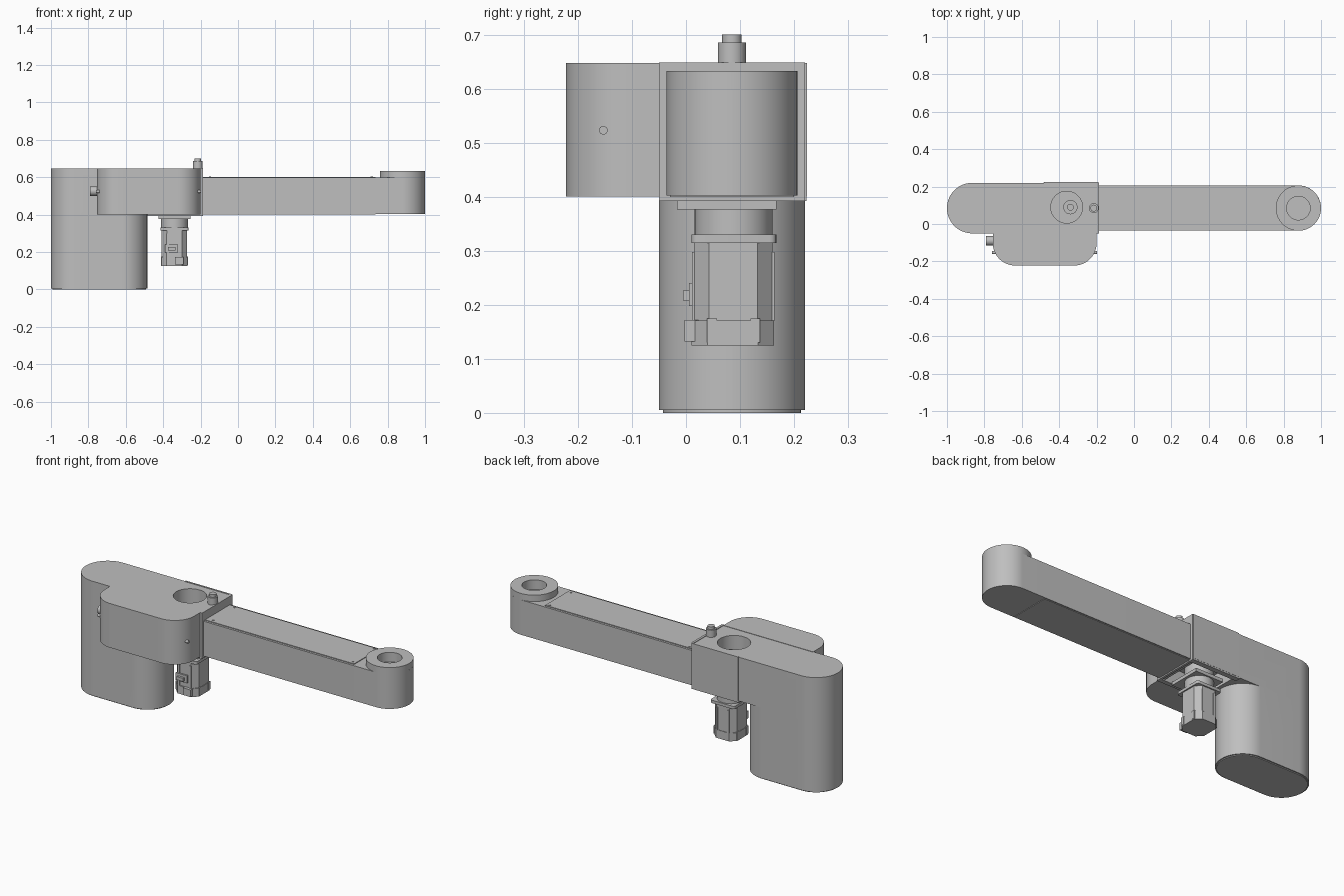
import bpy, bmesh
from math import cos, sin, pi, radians
from mathutils import Matrix

if "Cube" in bpy.data.objects:
    bpy.data.objects.remove(bpy.data.objects["Cube"])

grey = bpy.data.materials.new("machine_grey")
grey.use_nodes = True
grey.diffuse_color = (0.52, 0.52, 0.52, 1)
grey.node_tree.nodes["Principled BSDF"].inputs["Base Color"].default_value = (0.52, 0.52, 0.52, 1)


def finish(obj):
    obj.data.shade_smooth()
    obj.data.set_sharp_from_angle(angle=radians(30))


def make(name, bm):
    bmesh.ops.recalc_face_normals(bm, faces=bm.faces)
    mesh = bpy.data.meshes.new(name)
    bm.to_mesh(mesh)
    bm.free()
    mesh.materials.append(grey)
    obj = bpy.data.objects.new(name, mesh)
    bpy.context.collection.objects.link(obj)
    finish(obj)
    return obj


def prism(name, x, y, z, radii=(0, 0, 0, 0), steps=20):
    """Upright block; corner radii run back right, back left, front left, front right."""
    corners = [(x[1], y[1], -1, -1), (x[0], y[1], 1, -1),
               (x[0], y[0], 1, 1), (x[1], y[0], -1, 1)]
    bm = bmesh.new()
    verts = []
    for i, ((cx, cy, dx, dy), r) in enumerate(zip(corners, radii)):
        for k in range(steps + 1 if r else 1):
            a = (i + k / steps) * pi / 2
            px = cx + dx * r + (r * cos(a) if r else 0)
            py = cy + dy * r + (r * sin(a) if r else 0)
            verts.append(bm.verts.new((px, py, z[0])))
    face = bm.faces.new(verts)
    grown = bmesh.ops.extrude_face_region(bm, geom=[face])["geom"]
    top = [v for v in grown if isinstance(v, bmesh.types.BMVert)]
    bmesh.ops.translate(bm, verts=top, vec=(0, 0, z[1] - z[0]))
    bmesh.ops.remove_doubles(bm, verts=bm.verts, dist=1e-5)
    return make(name, bm)


def cylinder(name, center, r, length, axis="Z", sides=48):
    turn = {"Z": Matrix(), "X": Matrix.Rotation(pi / 2, 4, "Y"),
            "Y": Matrix.Rotation(pi / 2, 4, "X")}[axis]
    bm = bmesh.new()
    bmesh.ops.create_cone(bm, cap_ends=True, segments=sides, radius1=r, radius2=r,
                          depth=length, matrix=Matrix.Translation(center) @ turn)
    return make(name, bm)


def combine(obj, other, operation="DIFFERENCE"):
    """Apply a boolean and remove the helper object."""
    mod = obj.modifiers.new("shape", "BOOLEAN")
    mod.operation, mod.object, mod.solver = operation, other, "EXACT"
    graph = bpy.context.evaluated_depsgraph_get()
    mesh = bpy.data.meshes.new_from_object(obj.evaluated_get(graph))
    obj.modifiers.clear()
    obj.data = mesh
    bpy.data.objects.remove(other)
    finish(obj)


# Base column with a thin foot and the housing that reaches out from its top
column_y = (-0.05, 0.22)
R = 0.1349
prism("foot_plate", (-0.993, -0.492), (-0.043, 0.213), (0, 0.006), (0.127,) * 4)
housing = prism("base_housing", (-1, -0.485), column_y, (0.005, 0.41), (R,) * 4)
upper = prism("upper_body", (-1, -0.2), column_y, (0.4, 0.645), (0, R, R, 0))
combine(housing, upper, "UNION")
combine(housing, cylinder("top_well", (-0.36, 0.09, 0.62), 0.085, 0.14, sides=64))
combine(housing, prism("under_well", (-0.465, -0.22), (-0.025, 0.195), (0.39, 0.48)))
cylinder("hub", (-0.34, 0.09, 0.56), 0.038, 0.03)
cylinder("hub_shaft", (-0.34, 0.09, 0.58), 0.018, 0.03)
for y in (0.02, 0.155):
    cylinder("well_bolt", (-0.4, y, 0.552), 0.006, 0.012, sides=16)

# Side housing on the front, with its cable gland and screws
prism("side_housing", (-0.755, -0.2), (-0.222, -0.045), (0.4, 0.647), (0, 0, 0.12, 0.12))
cylinder("cable_gland", (-0.77, -0.09, 0.525), 0.025, 0.04, "X")
for x in (-0.743, -0.212):
    cylinder("side_screw", (x, -0.153, 0.523), 0.008, 0.03, "X", 16)

# Joint plates at the end of the housing
prism("joint_plate", (-0.2, -0.187), column_y, (0.392, 0.648))
prism("back_plate", (-0.48, -0.19), (0.215, 0.224), (0.4, 0.647))
for y in ((-0.05, -0.025), (0.195, 0.223)):
    prism("under_rail", (-0.485, -0.19), y, (0.392, 0.402))

# Stepped fitting on top
cylinder("fitting_body", (-0.215, 0.085, 0.665), 0.026, 0.04, sides=32)
cylinder("fitting_cap", (-0.215, 0.085, 0.69), 0.018, 0.02, sides=32)

# Long arm with covers and a bored end boss
arm_y = (-0.036, 0.206)
r = 0.1209
arm = prism("arm", (-0.19, 1), arm_y, (0.402, 0.597), (r, 0, 0, r))
combine(arm, cylinder("boss", (0.879, 0.085, 0.58), r, 0.106, sides=80), "UNION")
combine(arm, cylinder("bore", (0.879, 0.085, 0.62), 0.063, 0.08))
prism("arm_top_cover", (-0.187, 0.735), (-0.024, 0.194), (0.596, 0.601))
prism("arm_bottom_cover", (-0.187, 0.735), (-0.03, 0.2), (0.399, 0.404))
for x in (-0.15, 0.715):
    for y in (-0.005, 0.183):
        cylinder("cover_screw", (x, y, 0.601), 0.006, 0.006, sides=16)

# Motor hanging below the housing, chamfered at its corners
motor_x, motor_y = (-0.408, -0.272), (0.015, 0.16)
prism("motor_mount", (-0.425, -0.255), (-0.017, 0.167), (0.376, 0.394))
cylinder("motor_neck", (-0.34, 0.088, 0.405), 0.072, 0.16)
prism("motor_flange", (-0.415, -0.265), (0.01, 0.167), (0.314, 0.33), (0.012,) * 4, 4)
prism("motor_body", motor_x, motor_y, (0.17, 0.316), (0.028,) * 4, 1)
prism("motor_end_cap", (-0.411, -0.269), (0.01, 0.163), (0.125, 0.171), (0.03,) * 4, 1)
for x in (-0.375, -0.305):
    for y in motor_y:
        prism("motor_rib", (x - 0.006, x + 0.006), (y - 0.004, y + 0.004), (0.17, 0.298))
for y in (0.048, 0.128):
    for x in motor_x:
        prism("motor_clip", (x - 0.005, x + 0.005), (y - 0.009, y + 0.009), (0.13, 0.175))

# Connectors on the motor front
prism("upper_connector", (-0.39, -0.32), (0.006, 0.03), (0.198, 0.24))
prism("upper_plug", (-0.375, -0.335), (-0.006, 0.01), (0.208, 0.226))
prism("lower_connector", (-0.338, -0.292), (-0.003, 0.03), (0.132, 0.172))
